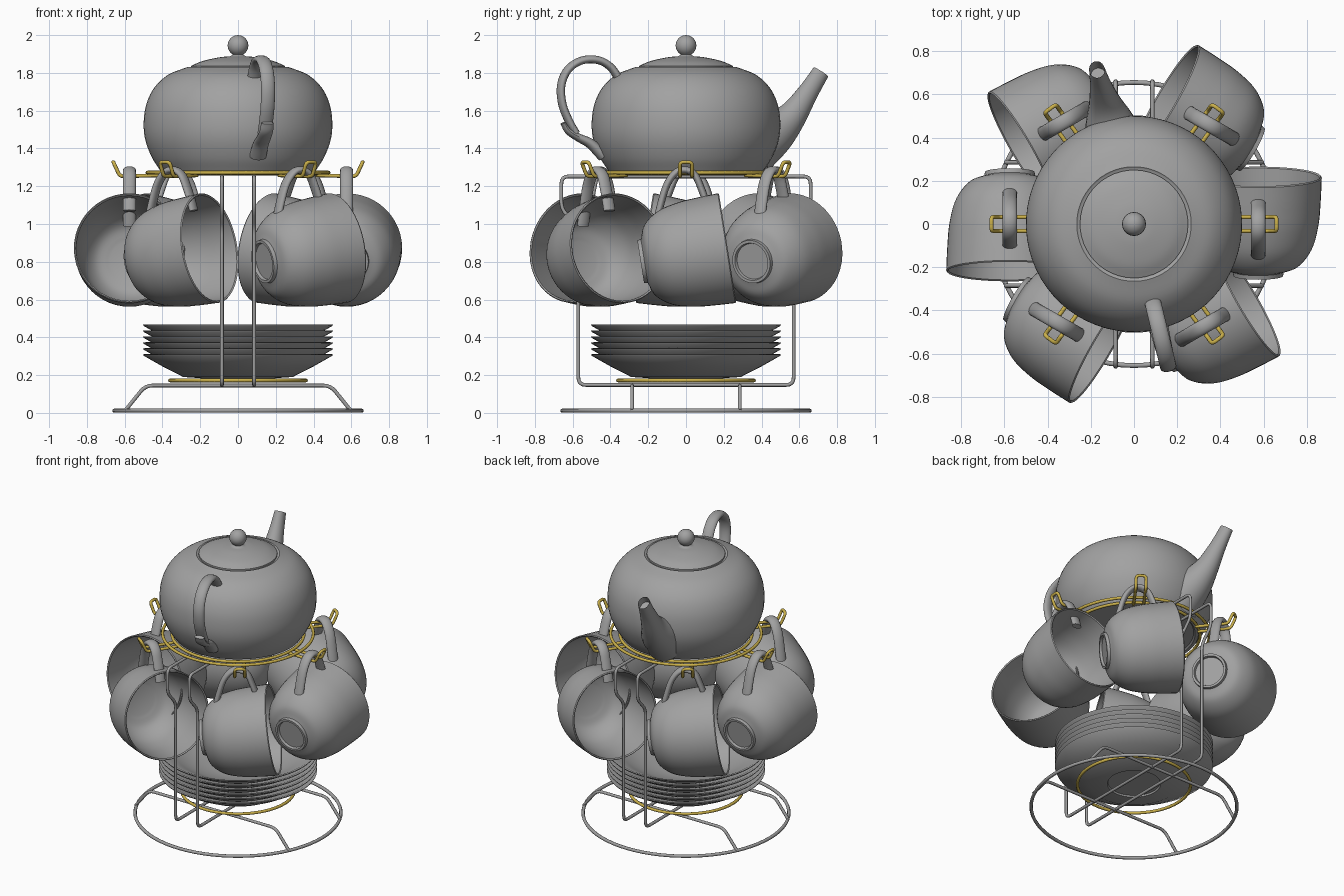
import bpy, bmesh
from math import sin, cos, pi, radians
from mathutils import Vector, Matrix

cube = bpy.data.objects.get("Cube")
if cube:
    bpy.data.objects.remove(cube, do_unlink=True)


def material(name, rgb):
    m = bpy.data.materials.new(name)
    m.use_nodes = True
    m.diffuse_color = (*rgb, 1)
    m.node_tree.nodes["Principled BSDF"].inputs["Base Color"].default_value = (*rgb, 1)
    return m


GREY = material("grey", (0.36, 0.36, 0.36))
GOLD = material("gold", (0.60, 0.44, 0.07))


def smooth_path(points, steps=5):
    """Catmull-Rom resampling of points of any dimension."""
    p = [Vector(q) for q in points]
    p = [p[0] * 2 - p[1]] + p + [p[-1] * 2 - p[-2]]
    out = []
    for a, b, c, d in zip(p, p[1:], p[2:], p[3:]):
        for i in range(steps):
            t = i / steps
            out.append((b * 2 + (c - a) * t + (a * 2 - b * 5 + c * 4 - d) * t * t
                        + (b * 3 - a - c * 3 + d) * t ** 3) / 2)
    return out + [p[-2]]


def finish(bm, name, mat, matrix=Matrix(), angle=40):
    bmesh.ops.remove_doubles(bm, verts=bm.verts, dist=0.0005)
    bmesh.ops.recalc_face_normals(bm, faces=bm.faces)
    bm.transform(matrix)
    me = bpy.data.meshes.new(name)
    bm.to_mesh(me)
    bm.free()
    return add_mesh(me, name, mat, angle)


def add_mesh(me, name, mat, angle=40):
    me.materials.clear()
    me.materials.append(mat)
    me.shade_smooth()
    me.set_sharp_from_angle(angle=radians(angle))
    ob = bpy.data.objects.new(name, me)
    bpy.context.collection.objects.link(ob)
    return ob


def lathe(name, profile, mat, matrix=Matrix(), segments=48):
    """Spin an (r, z) profile about z."""
    bm = bmesh.new()
    vs = [bm.verts.new((p[0], 0, p[1])) for p in profile]
    es = [bm.edges.new(pair) for pair in zip(vs, vs[1:])]
    bmesh.ops.spin(bm, geom=vs + es, cent=(0, 0, 0), axis=(0, 0, 1),
                   angle=2 * pi, steps=segments, use_merge=True)
    return finish(bm, name, mat, matrix)


def sweep(name, path, mat, matrix=Matrix(), hollow=False, sides=16):
    """Sweep an ellipse along (y, z, half thickness, half width) stations."""
    st = smooth_path(path)
    bm = bmesh.new()
    rings = []
    for i, s in enumerate(st):
        a, b = st[max(i - 1, 0)], st[min(i + 1, len(st) - 1)]
        t = Vector((0, b[0] - a[0], b[1] - a[1])).normalized()
        n = Vector((0, -t.z, t.y))
        rings.append([bm.verts.new(Vector((0, s[0], s[1])) + n * (s[2] * cos(k * 2 * pi / sides))
                                   + Vector((s[3] * sin(k * 2 * pi / sides), 0, 0)))
                      for k in range(sides)])
    for r, q in zip(rings, rings[1:]):
        for k in range(sides):
            j = (k + 1) % sides
            bm.faces.new((r[k], r[j], q[j], q[k]))
    bm.faces.new(rings[0])
    cap = bm.faces.new(rings[-1])
    if hollow:
        bmesh.ops.inset_individual(bm, faces=[cap], thickness=0.01)
        bmesh.ops.translate(bm, verts=cap.verts, vec=-t * 0.06)
    return finish(bm, name, mat, matrix)


def wire(name, points, mat, radius=0.01, closed=False, bend=0.04, matrix=Matrix()):
    """Round wire along a polyline with rounded corners."""
    p = [Vector(q) for q in points]
    path = []
    for i, c in enumerate(p):
        if not bend or (not closed and i in (0, len(p) - 1)):
            path.append(c)
            continue
        a, b = p[i - 1] - c, p[(i + 1) % len(p)] - c
        a = c + a.normalized() * min(bend, a.length * 0.45)
        b = c + b.normalized() * min(bend, b.length * 0.45)
        path += [a.lerp(c, t).lerp(c.lerp(b, t), t) for t in (0, 0.25, 0.5, 0.75, 1)]
    cu = bpy.data.curves.new(name, "CURVE")
    cu.dimensions = "3D"
    cu.bevel_depth = radius
    cu.bevel_resolution = 2
    cu.use_fill_caps = True
    sp = cu.splines.new("POLY")
    sp.points.add(len(path) - 1)
    for q, v in zip(sp.points, path):
        q.co = (*(matrix @ v), 1)
    sp.use_cyclic_u = closed
    tmp = bpy.data.objects.new(name, cu)
    me = bpy.data.meshes.new_from_object(tmp)
    bpy.data.objects.remove(tmp)
    bpy.data.curves.remove(cu)
    return add_mesh(me, name, mat, 60)


def ring(name, r, z, mat, radius=0.01):
    pts = [(r * cos(k * pi / 36), r * sin(k * pi / 36), z) for k in range(72)]
    return wire(name, pts, mat, radius, closed=True, bend=0)


# Stand: base ring, two foot rails and two tall wire loops
ring("base_ring", 0.655, 0.012, GREY, 0.011)
for side, s in (("front", -1), ("back", 1)):
    y = 0.285 * s
    wire(side + "_foot_rail", [(-0.595, y, 0.015), (-0.49, y, 0.145), (0.49, y, 0.145),
                               (0.595, y, 0.015)], GREY)
half = [(0.57, 0.148), (0.57, 0.98), (0.66, 1.08), (0.66, 1.252)]
loop = half + [(-y, z) for y, z in reversed(half)]
for side, x in (("left", 0.085), ("right", -0.085)):
    wire(side + "_upright_loop", [(x, y, z) for y, z in loop], GREY, closed=True)

# Gold rings that carry the saucers and the teapot
ring("saucer_ring", 0.36, 0.172, GOLD)
ring("teapot_outer_ring", 0.48, 1.272, GOLD)
ring("teapot_inner_ring", 0.42, 1.268, GOLD)

# Saucers
under = [(0.18, 0), (0.2, 0.006), (0.29, 0.012), (0.4, 0.068), (0.5, 0.125)]
over = [(0.49, 0.133), (0.39, 0.083), (0.28, 0.028), (0.18, 0.02), (0, 0.02)]
saucer = [(0, 0.01), (0.165, 0.01), (0.17, 0)] + under + [(0.503, 0.132)] + over
for k in range(6):
    lathe(f"saucer_{k + 1}", saucer, GREY, Matrix.Translation((0, 0, 0.178 + 0.0315 * k)), 64)

# Cups on hooks, each opening along the circle
outer = smooth_path([(0.118, 0.02), (0.19, 0.05), (0.25, 0.13), (0.279, 0.24),
                     (0.289, 0.35), (0.294, 0.46)])
inner = smooth_path([(0.282, 0.46), (0.276, 0.35), (0.265, 0.24), (0.237, 0.14),
                     (0.18, 0.067), (0.1, 0.04)])
cup = ([(0, 0.016), (0.095, 0.016), (0.1, 0), (0.115, 0)] + [tuple(v) for v in outer]
       + [(0.289, 0.466)] + [tuple(v) for v in inner] + [(0, 0.038)])
cup_handle = [(y, z, 0.019, 0.034) for y, z in
              ((-0.16, 0.99), (-0.135, 1.1), (-0.1, 1.21), (-0.05, 1.275), (0.005, 1.285),
               (0.05, 1.255), (0.08, 1.19), (0.105, 1.12), (0.12, 1.07))]
hook = [(0.41, -0.032, 1.258), (0.625, -0.032, 1.252), (0.66, -0.032, 1.328),
        (0.66, 0.032, 1.328), (0.625, 0.032, 1.252), (0.41, 0.032, 1.258)]
tilt = Matrix.Translation((0, -0.24, 0.80)) @ Matrix.Rotation(radians(-81), 4, "X")
for k, angle in enumerate((0, 54, 126, 180, 234, 306)):
    spot = Matrix.Rotation(radians(angle), 4, "Z") @ Vector((0.575, 0, 0))
    place = Matrix.Translation(spot) @ Matrix.Rotation(radians(60 * k), 4, "Z")
    lathe(f"cup_{k + 1}", cup, GREY, place @ tilt)
    sweep(f"cup_handle_{k + 1}", cup_handle, GREY, place)
    wire(f"cup_hook_{k + 1}", hook, GOLD, bend=0.02,
         matrix=Matrix.Rotation(radians(angle), 4, "Z"))

# Teapot, turned slightly on the stand
turn = Matrix.Rotation(radians(13.5), 4, "Z")
body = smooth_path([(0.41, 1.28), (0.455, 1.35), (0.49, 1.44), (0.5, 1.53), (0.487, 1.63),
                    (0.445, 1.72), (0.37, 1.79), (0.265, 1.832)])
lathe("teapot_body", [(0, 1.29), (0.38, 1.29), (0.39, 1.28)] + [tuple(v) for v in body]
      + [(0.255, 1.825), (0, 1.825)], GREY, turn, 64)
lid = smooth_path([(0.25, 1.836), (0.19, 1.862), (0.1, 1.882), (0.04, 1.888)])
knob = [(0.055 * sin(a), 1.945 - 0.055 * cos(a)) for a in (radians(d) for d in range(30, 181, 15))]
lathe("teapot_lid", [(0, 1.82), (0.25, 1.82)] + [tuple(v) for v in lid] + knob, GREY, turn)
sweep("teapot_spout", [(0.36, 1.42, 0.17, 0.15), (0.48, 1.485, 0.12, 0.115),
                       (0.575, 1.57, 0.08, 0.075), (0.66, 1.69, 0.056, 0.05),
                       (0.735, 1.805, 0.046, 0.036)], GREY, turn, hollow=True, sides=24)
upper = [(-0.36, 1.76), (-0.41, 1.83), (-0.48, 1.868), (-0.57, 1.865), (-0.645, 1.815),
         (-0.68, 1.73), (-0.672, 1.63), (-0.635, 1.54), (-0.6, 1.48)]
sweep("teapot_handle", [(y, z, 0.021, 0.038) for y, z in upper], GREY, turn)
lower = [(-0.67, 1.535), (-0.64, 1.49), (-0.58, 1.455), (-0.52, 1.425), (-0.45, 1.36)]
sweep("teapot_handle_tail", [(y, z, 0.012 + 0.005 * i, 0.034 + 0.003 * i)
                             for i, (y, z) in enumerate(lower)], GREY, turn)
